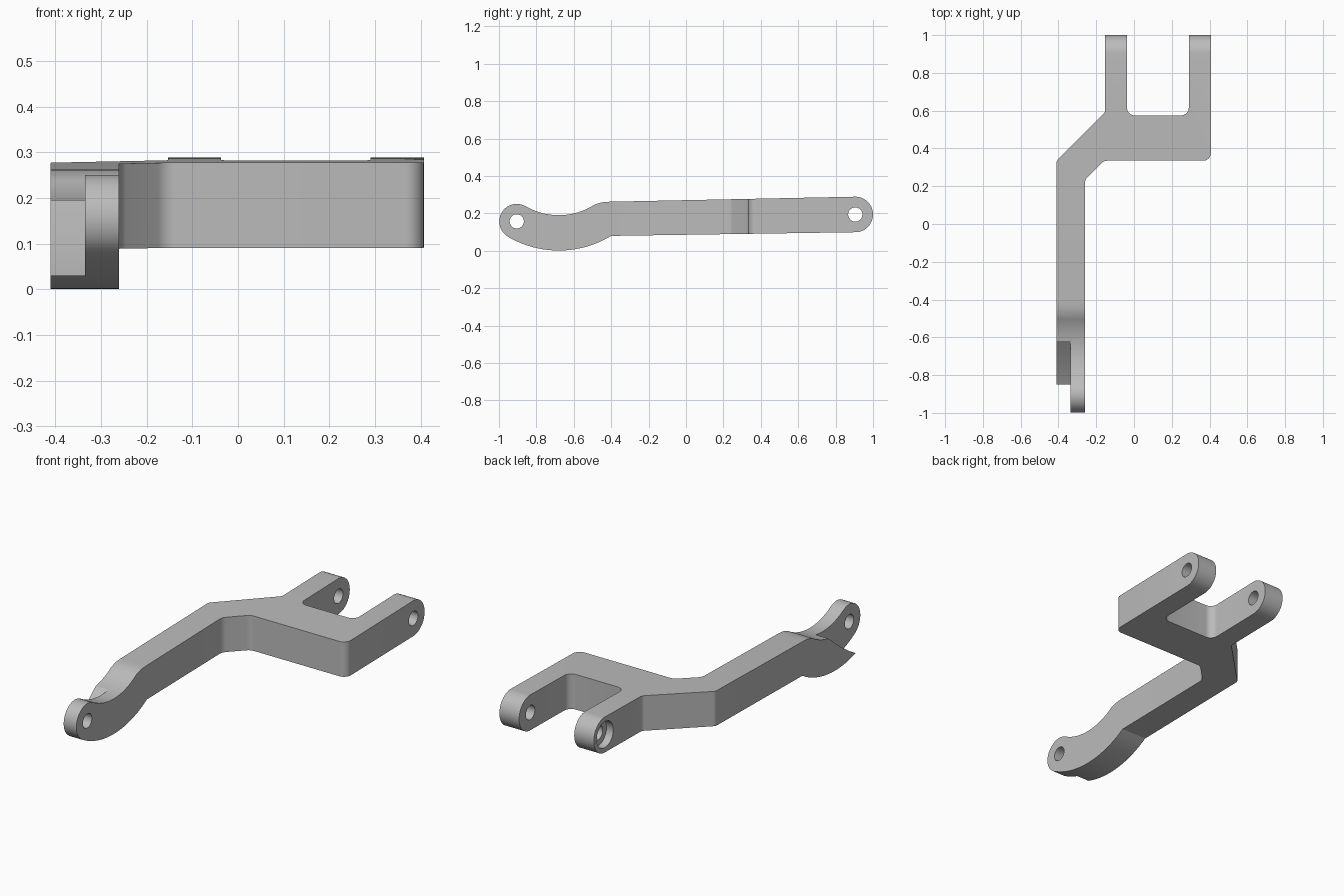
import bpy, bmesh, math
from mathutils import Vector

if "Cube" in bpy.data.objects:
    bpy.data.objects.remove(bpy.data.objects["Cube"])

grey = bpy.data.materials.new("machined_grey")
grey.use_nodes = True
colour = (0.5, 0.5, 0.5, 1)
grey.diffuse_color = colour
grey.node_tree.nodes["Principled BSDF"].inputs["Base Color"].default_value = colour


def arc(centre, radius, start, end, steps=20):
    """Points along an arc, angles in degrees."""
    angles = [math.radians(start + (end - start) * i / steps) for i in range(steps + 1)]
    return [(centre[0] + radius * math.cos(a), centre[1] + radius * math.sin(a)) for a in angles]


def rounded(corners, steps=6):
    """Round each (x, y, radius) corner of a closed outline."""
    out = []
    for i, (x, y, r) in enumerate(corners):
        p = Vector((x, y))
        if not r:
            out.append((x, y))
            continue
        a = (Vector(corners[i - 1][:2]) - p).normalized()
        b = (Vector(corners[(i + 1) % len(corners)][:2]) - p).normalized()
        half = a.angle(b) / 2
        centre = p + (a + b).normalized() * r / math.sin(half)
        u = p + a * r / math.tan(half) - centre
        v = p + b * r / math.tan(half) - centre
        out += [tuple(centre + u.lerp(v, k / steps).normalized() * r) for k in range(steps + 1)]
    return out


def prism(name, outline, axis, low, high):
    """Extrude a closed outline along x (outline in y, z) or z (outline in x, y)."""
    place = (lambda p, d: (d, *p)) if axis == "x" else (lambda p, d: (*p, d))
    bm = bmesh.new()
    face = bm.faces.new([bm.verts.new(place(p, low)) for p in outline])
    grown = bmesh.ops.extrude_face_region(bm, geom=[face])["geom"]
    verts = [g for g in grown if isinstance(g, bmesh.types.BMVert)]
    shift = Vector(place((0, 0), high - low))
    bmesh.ops.translate(bm, verts=verts, vec=shift)
    bmesh.ops.recalc_face_normals(bm, faces=bm.faces)
    mesh = bpy.data.meshes.new(name)
    bm.to_mesh(mesh)
    bm.free()
    mesh.materials.append(grey)
    obj = bpy.data.objects.new(name, mesh)
    bpy.context.collection.objects.link(obj)
    return obj


def combine(target, tool, operation):
    """Apply a boolean and discard the tool."""
    tool.hide_render = True
    mod = target.modifiers.new(operation.title(), "BOOLEAN")
    mod.operation, mod.solver, mod.object = operation, "EXACT", tool
    bpy.context.view_layer.objects.active = target
    bpy.ops.object.modifier_apply(modifier=mod.name)
    bpy.data.objects.remove(tool)


hinge, axle, bend = (-0.905, 0.157), (0.905, 0.194), (-0.68, 0.54)

# Side profile: curved hinge lug, straight arm and rounded fork ends
side = (arc(axle, 0.095, -91, 89, 32)
        + [(-0.41, 0.262), (-0.44, 0.26), (-0.46, 0.256)]
        + arc(bend, 0.35, 303, 239.6)
        + arc(hinge, 0.0935, 59.6, 239.6 - 0.5, 1)[:1]
        + arc(hinge, 0.0935, 65, 234, 32)
        + arc(bend, 0.539, 239.6, 301.3))
arm = prism("fork_arm", side, "x", -0.41, 0.407)

# Plan outline: offset arm widening into a two-pronged fork
plan = rounded([
    (-0.41, -1.1, 0), (-0.26, -1.1, 0), (-0.26, 0.235, 0.05), (-0.16, 0.335, 0.05),
    (0.407, 0.335, 0.04), (0.407, 1.1, 0), (0.29, 1.1, 0), (0.29, 0.575, 0.04),
    (-0.037, 0.575, 0.04), (-0.037, 1.1, 0), (-0.153, 1.1, 0), (-0.153, 0.592, 0.03),
    (-0.41, 0.335, 0.03)])
combine(arm, prism("plan_cutter", plan, "z", -0.2, 0.6), "INTERSECT")

# Relief beside the hinge lug, ramping down to a thin tip
relief = [(-0.615, 0.4), (-0.615, 0.2), (-0.68, 0.145), (-0.74, 0.1), (-0.8, 0.058),
          (-0.85, 0.03), (-0.85, -0.1), (-1.1, -0.1), (-1.1, 0.4)]
combine(arm, prism("relief_cutter", relief, "x", -0.6, -0.335), "DIFFERENCE")

# Pin holes through both ends, and a counterbore in one prong
for name, centre, radius, low, high in (
        ("hinge_hole", hinge, 0.038, -0.6, 0.6),
        ("axle_hole", axle, 0.038, -0.6, 0.6),
        ("counterbore", axle, 0.07, -0.3, -0.113)):
    combine(arm, prism(name, arc(centre, radius, 0, 360, 40)[:-1], "x", low, high), "DIFFERENCE")

# Smooth curved walls, crisp edges
bpy.ops.object.select_all(action="DESELECT")
arm.select_set(True)
bpy.context.view_layer.objects.active = arm
bpy.ops.object.shade_smooth_by_angle(angle=math.radians(25))
